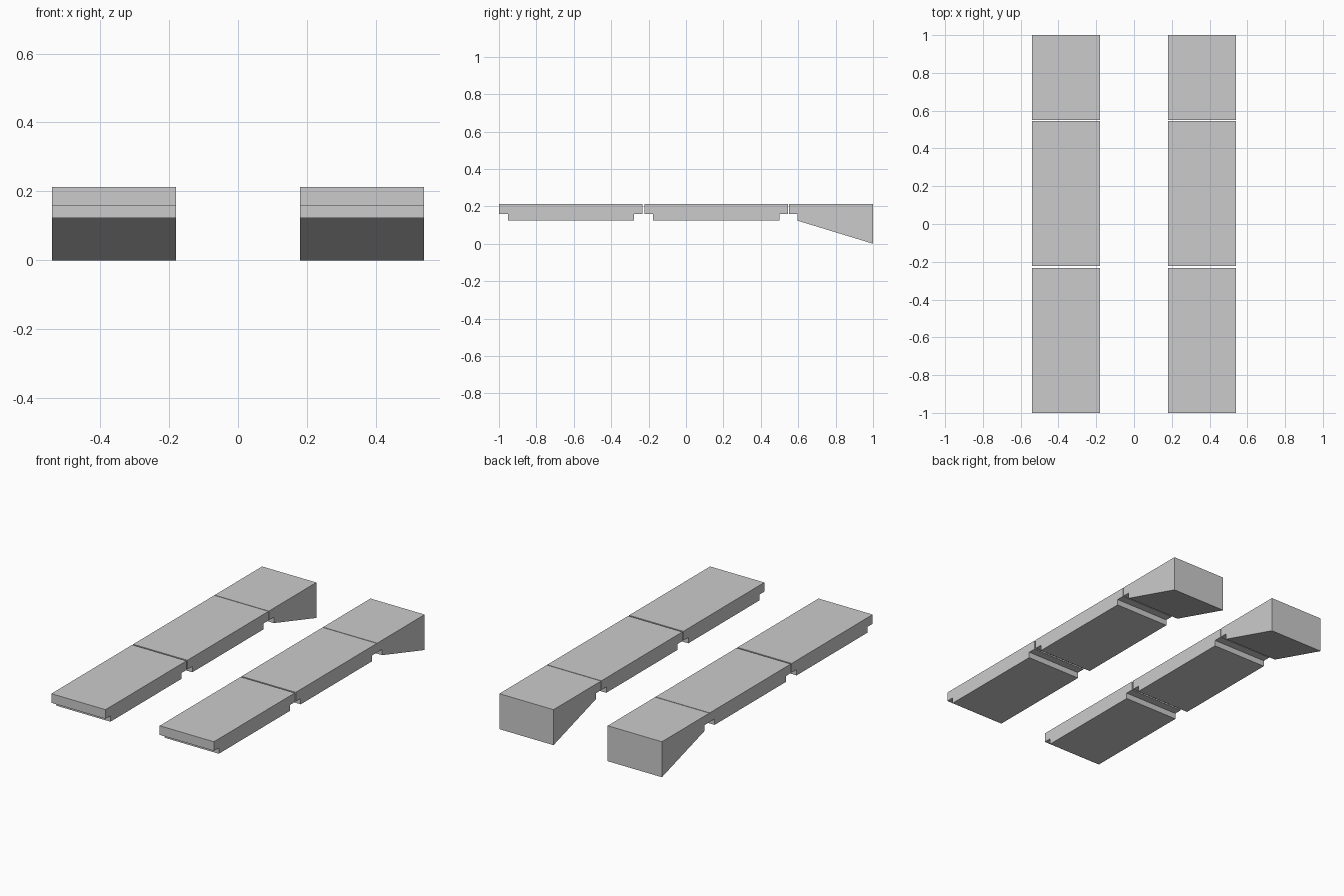
import bpy

if "Cube" in bpy.data.objects:
    bpy.data.objects.remove(bpy.data.objects["Cube"])

TOP, LIP, BASE = 0.213, 0.158, 0.123   # deck top, lip underside, slab underside
X_IN, X_OUT = 0.18, 0.54               # one track, mirrored to the other side
STEP = 0.047                           # length of the stepped lip at each joint


def extrude_profile(name, profile, x0, x1):
    """Extrude a closed (y, z) side profile between x0 and x1."""
    n = len(profile)
    verts = [(x, y, z) for x in (x0, x1) for y, z in profile]
    faces = [tuple(reversed(range(n))), tuple(range(n, 2 * n))]
    faces += [(i, (i + 1) % n, n + (i + 1) % n, n + i) for i in range(n)]
    mesh = bpy.data.meshes.new(name)
    mesh.from_pydata(verts, [], faces)
    obj = bpy.data.objects.new(name, mesh)
    bpy.context.collection.objects.link(obj)
    return obj


def slab(y0, y1):
    """Flat plank with a stepped lip at both ends."""
    return [(y0, LIP), (y0 + STEP, LIP), (y0 + STEP, BASE), (y1 - STEP, BASE),
            (y1 - STEP, LIP), (y1, LIP), (y1, TOP), (y0, TOP)]


# End wedge: lip at the joint, underside sloping down to the ground
wedge = [(0.55, LIP), (0.55 + STEP, LIP), (0.55 + STEP, BASE),
         (1.0, 0.0), (1.0, TOP), (0.55, TOP)]

for side, x0, x1 in (("left", -X_OUT, -X_IN), ("right", X_IN, X_OUT)):
    extrude_profile(f"front_slab_{side}", slab(-1.0, -0.232), x0, x1)
    extrude_profile(f"middle_slab_{side}", slab(-0.223, 0.546), x0, x1)
    extrude_profile(f"end_wedge_{side}", wedge, x0, x1)
